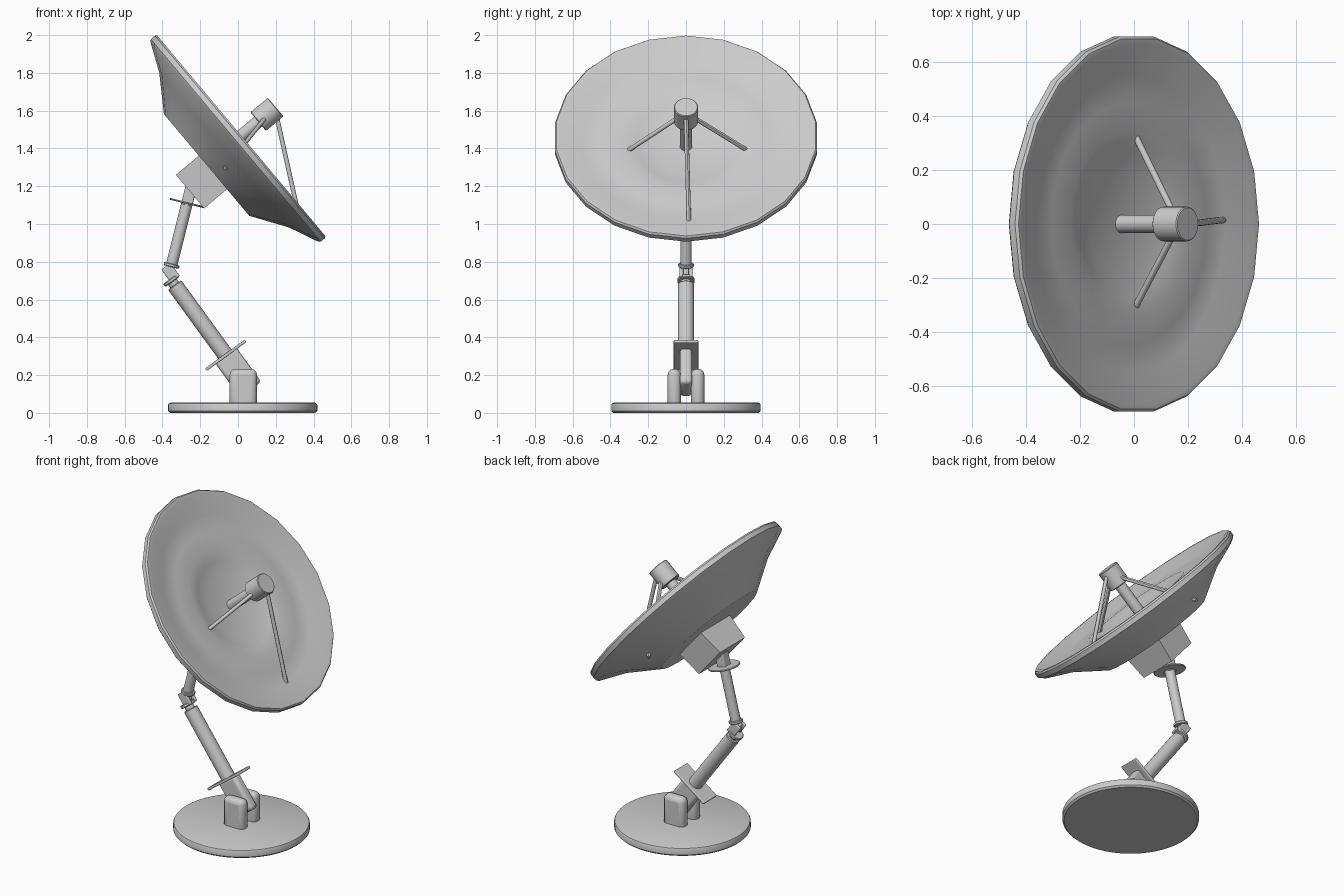
import bpy, bmesh, math
from mathutils import Matrix, Vector

if "Cube" in bpy.data.objects:
    bpy.data.objects.remove(bpy.data.objects["Cube"])


def frame(x, y, z, tilt=0):
    """Local frame at a point, tilted about the y axis."""
    return Matrix.Translation((x, y, z)) @ Matrix.Rotation(math.radians(tilt), 4, 'Y')


def finish(name, bm, matrix, bevel=0.0, angle=30):
    bmesh.ops.recalc_face_normals(bm, faces=bm.faces)
    me = bpy.data.meshes.new(name)
    bm.to_mesh(me)
    bm.free()
    ob = bpy.data.objects.new(name, me)
    bpy.context.collection.objects.link(ob)
    ob.matrix_world = matrix
    if bevel:
        mod = ob.modifiers.new("bevel", 'BEVEL')
        mod.width = bevel
        mod.segments = 3
        mod.limit_method = 'ANGLE'
    bpy.ops.object.select_all(action='DESELECT')
    ob.select_set(True)
    bpy.context.view_layer.objects.active = ob
    bpy.ops.object.shade_smooth_by_angle(angle=math.radians(angle))
    return ob


def box(name, size, matrix, bevel=0.0, taper=1.0):
    bm = bmesh.new()
    bmesh.ops.create_cube(bm, size=1)
    for v in bm.verts:
        if v.co.z > 0:
            v.co.y *= taper
        v.co = Vector([c * s for c, s in zip(v.co, size)])
    return finish(name, bm, matrix, bevel)


def lathe(name, profile, sides, matrix, angle=30):
    """Revolve (radius, height) points about local z; radius 0 makes a pole."""
    bm = bmesh.new()
    rings = []
    for r, h in profile:
        if r == 0:
            rings.append([bm.verts.new((0, 0, h))] * sides)
        else:
            rings.append([bm.verts.new((r * math.cos(2 * math.pi * i / sides),
                                        r * math.sin(2 * math.pi * i / sides), h))
                          for i in range(sides)])
    for a, b in zip(rings, rings[1:]):
        for i in range(sides):
            j = (i + 1) % sides
            bm.faces.new(list(dict.fromkeys((a[i], a[j], b[j], b[i]))))
    return finish(name, bm, matrix, angle=angle)


def rod(name, radius, h0, h1, matrix, sides=24, edge=0.004):
    e = edge
    return lathe(name, [(0, h0), (radius - e, h0), (radius, h0 + e),
                        (radius, h1 - e), (radius - e, h1), (0, h1)], sides, matrix)


def strut(name, a, b, radius):
    a, b = Vector(a), Vector(b)
    m = Matrix.Translation(a) @ (b - a).to_track_quat('Z', 'Y').to_matrix().to_4x4()
    rod(name, radius, 0, (b - a).length, m, 12, 0.002)


# Base disc with rounded edge
lathe("base_disc", [(0, 0), (0.385, 0), (0.395, 0.01), (0.395, 0.042),
                    (0.391, 0.05), (0.382, 0.054), (0, 0.054)], 64, frame(0.025, 0, 0))

# Pair of pivot brackets
for s, side in ((-1, "front"), (1, "rear")):
    box(side + "_bracket", (0.145, 0.07, 0.215), frame(0.028, s * 0.062, 0.125), 0.03)

# Lower arm, its local z runs up along the arm
low = frame(-0.065, 0, 0.305, -36)
box("arm_foot", (0.14, 0.065, 0.23), low @ frame(0, 0, -0.11), 0.02)
box("arm_plate", (0.26, 0.13, 0.016), low, 0.005)
rod("lower_arm", 0.043, 0, 0.46, low)
rod("lower_arm_neck", 0.028, 0.45, 0.50, low)
rod("lower_arm_collar", 0.046, 0.48, 0.50, low)

# Elbow
for s, side in ((-1, "front"), (1, "rear")):
    box(side + "_elbow_prong", (0.06, 0.016, 0.085),
        frame(-0.357, s * 0.026, 0.742, -36), 0.006)
box("elbow_core", (0.05, 0.03, 0.05), frame(-0.362, 0, 0.75, -10), 0.006)

# Upper arm
up = frame(-0.352, 0, 0.78, 14)
rod("upper_arm_collar", 0.042, -0.008, 0.01, up)
rod("upper_arm", 0.03, 0, 0.345, up)
rod("swivel_disc", 0.095, 0.336, 0.346, up, 32, 0.003)
box("swivel_bracket", (0.06, 0.06, 0.12), up @ frame(0, 0, 0.39), 0.006)

# Dish, its local z points along the dish axis
dish = frame(0.0175, 0, 1.467, 50)
lathe("dish", [(0, -0.24), (0.352, -0.24), (0.535, -0.118), (0.688, -0.05),
               (0.70, -0.038), (0.70, -0.010), (0.692, 0), (0.672, 0),
               (0.55, -0.045), (0.45, -0.045), (0.345, -0.04), (0.27, -0.06),
               (0.19, -0.082), (0, -0.085)], 22, dish)
box("dish_mount", (0.232, 0.25, 0.18), dish @ frame(0.052, 0, -0.308), 0, 1.2)

# Receiver on the dish axis
rod("receiver_stem", 0.033, -0.1, 0.13, dish)
rod("receiver_head", 0.064, 0.117, 0.237, dish, 32)

# Three receiver struts, the side ones pierce the dish
for y, name in ((-0.45, "front"), (0.48, "rear")):
    strut(name + "_strut", (0.15, math.copysign(0.03, y), 1.57), (-0.07, y, 1.295), 0.012)
strut("lower_strut", (0.205, 0, 1.57), (0.335, 0.016, 0.985), 0.012)
